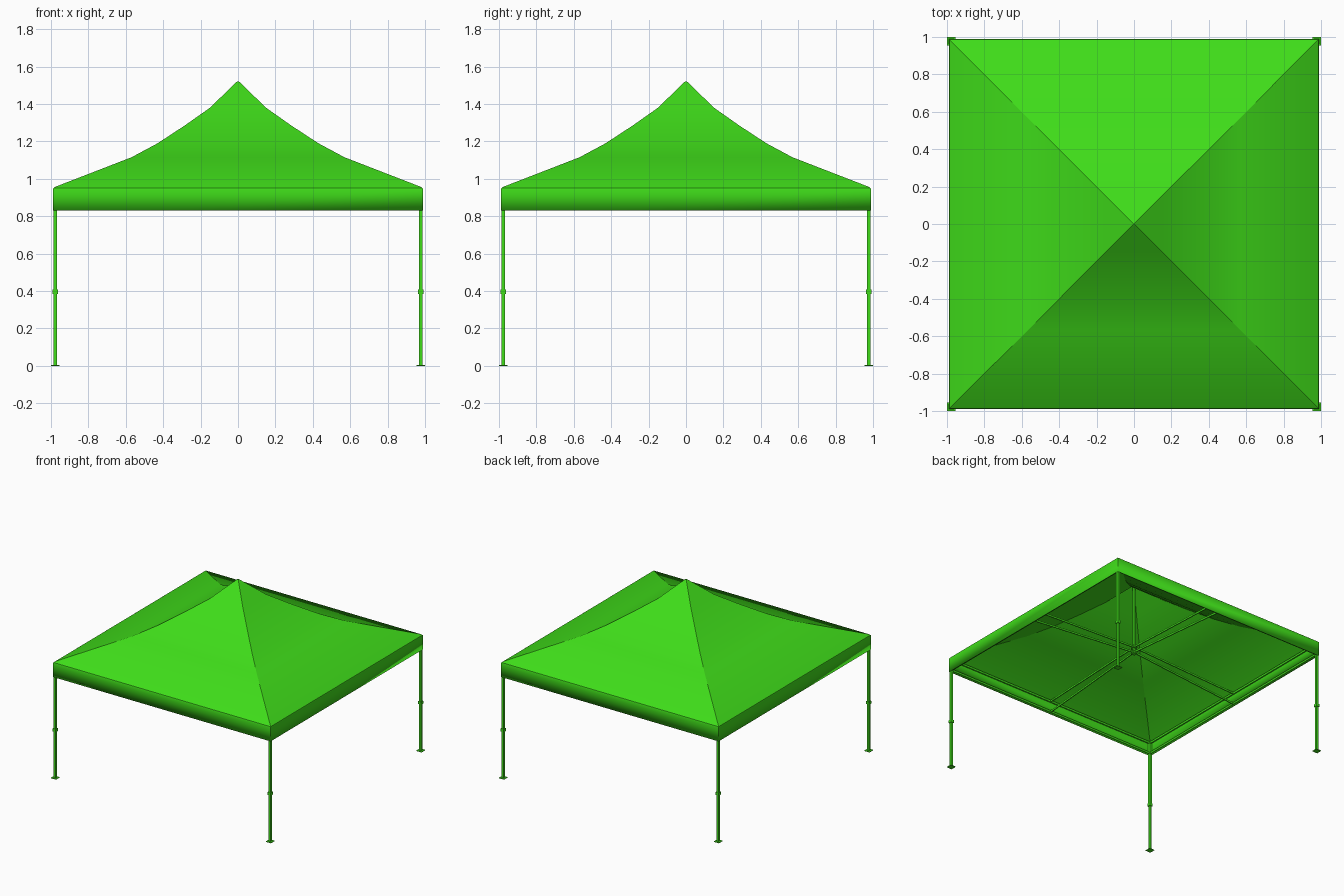
import bpy, bmesh, math
from mathutils import Vector

if "Cube" in bpy.data.objects:
    bpy.data.objects.remove(bpy.data.objects["Cube"])

green = bpy.data.materials.new("green")
green.diffuse_color = (0.05, 0.72, 0.01, 1)
green.use_nodes = True
green.node_tree.nodes["Principled BSDF"].inputs["Base Color"].default_value = green.diffuse_color


def finish(bm, name, angle=None):
    bmesh.ops.recalc_face_normals(bm, faces=bm.faces)
    me = bpy.data.meshes.new(name)
    bm.to_mesh(me)
    bm.free()
    me.materials.append(green)
    ob = bpy.data.objects.new(name, me)
    bpy.context.collection.objects.link(ob)
    if angle:
        bpy.ops.object.select_all(action='DESELECT')
        ob.select_set(True)
        bpy.context.view_layer.objects.active = ob
        bpy.ops.object.shade_smooth_by_angle(angle=math.radians(angle))
    return ob


def bar(bm, a, b, w, h=None):
    """Rectangular bar from a to b, h measured towards vertical."""
    a, b, h = Vector(a), Vector(b), h or w
    d = (b - a).normalized()
    ref = Vector((0, 0, 1)) if abs(d.z) < 0.9 else Vector((0, 1, 0))
    s = d.cross(ref).normalized()
    u = s.cross(d)
    rings = [[bm.verts.new(p + s * i * w / 2 + u * j * h / 2)
              for i, j in ((-1, -1), (1, -1), (1, 1), (-1, 1))] for p in (a, b)]
    for k in range(4):
        n = (k + 1) % 4
        bm.faces.new((rings[0][k], rings[0][n], rings[1][n], rings[1][k]))
    bm.faces.new(rings[0][::-1])
    bm.faces.new(rings[1])


CORNERS = ((-1, -1), (1, -1), (1, 1), (-1, 1))

# Fabric canopy with valance: square rings following the concave profile
profile = [(.988, .83), (.99, .94), (.987, .95), (.978, .957), (.57, 1.115),
           (.43, 1.19), (.285, 1.285), (.15, 1.38), (.008, 1.518)]
bm = bmesh.new()
rings = [[bm.verts.new((x * r, y * r, z)) for x, y in CORNERS] for r, z in profile]
for lo, hi in zip(rings, rings[1:]):
    for k in range(4):
        n = (k + 1) % 4
        bm.faces.new((lo[k], lo[n], hi[n], hi[k]))
tip = bm.verts.new((0, 0, 1.521))
for k in range(4):
    bm.faces.new((rings[-1][k], rings[-1][(k + 1) % 4], tip))
canopy = finish(bm, "canopy", 26)
solid = canopy.modifiers.new("cloth", 'SOLIDIFY')
solid.thickness = 0.004
solid.offset = -1

# Legs: telescoping poles with collar and foot plate
C = 0.977
for (x, y), label in zip(CORNERS, ("front_left", "front_right", "back_right", "back_left")):
    bm = bmesh.new()
    px, py = x * C, y * C
    for z0, z1, w in ((0, .005, .046), (.005, .39, .017), (.385, .408, .028), (.4, .945, .021)):
        bar(bm, (px, py, z0), (px, py, z1), w)
    finish(bm, label + "_leg")

# Eave frame: upper and lower rails on each side
bm = bmesh.new()
for k in range(4):
    (x0, y0), (x1, y1) = CORNERS[k], CORNERS[(k + 1) % 4]
    for z in (.845, .935):
        bar(bm, (x0 * C, y0 * C, z), (x1 * C, y1 * C, z), .01, .016)
finish(bm, "eave_rails")

# Roof trusses: paired bars from each side's middle to the hub
bm = bmesh.new()
for dx, dy in ((1, 0), (0, 1), (-1, 0), (0, -1)):
    for z0, z1 in ((.845, .93), (.935, .975)):
        bar(bm, (dx * C, dy * C, z0), (dx * .015, dy * .015, z1), .008, .014)
finish(bm, "roof_trusses")

# Centre pole with hub
bm = bmesh.new()
bar(bm, (0, 0, .92), (0, 0, 1.495), .018)
bar(bm, (0, 0, .915), (0, 0, .94), .034)
bar(bm, (0, 0, .965), (0, 0, .985), .034)
finish(bm, "centre_pole")
